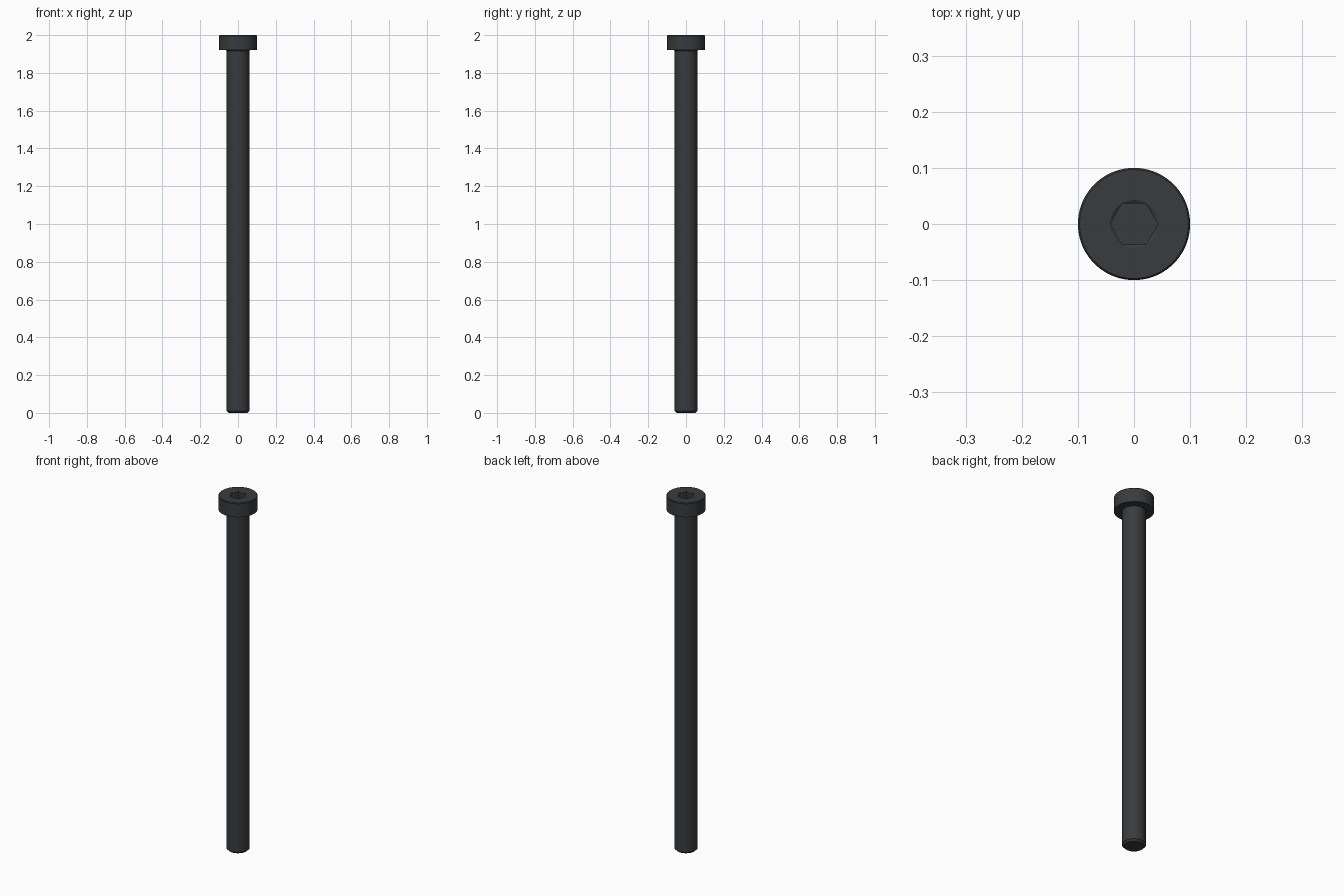
import bpy, bmesh
from math import cos, pi, radians, sin

if "Cube" in bpy.data.objects:
    bpy.data.objects.remove(bpy.data.objects["Cube"])

N = 96                      # divisible by 6 so the hex corners land on vertices
SOCKET_R = 0.0425           # hex corner radius and lead-in circle
APOTHEM = SOCKET_R * cos(pi / 6)


def circle(r, z):
    return [(r * cos(2 * pi * i / N), r * sin(2 * pi * i / N), z) for i in range(N)]


def hexagon(z, lead_in=0.0):
    # hex outline sampled at the same angles; lead_in follows the countersink cone
    pts = []
    for i in range(N):
        a = 2 * pi * i / N
        r = APOTHEM / cos(a % (pi / 3) - pi / 6)
        pts.append((r * cos(a), r * sin(a), z - lead_in * (SOCKET_R - r)))
    return pts


# Whole outline from the tip, up the shank, over the head, into the socket
rings = [
    circle(0.050, 0.0), circle(0.060, 0.010),       # chamfered tip
    circle(0.060, 1.917), circle(0.063, 1.92),      # shank and small neck fillet
    circle(0.100, 1.92), circle(0.100, 1.996),      # head
    circle(0.097, 2.0), circle(SOCKET_R, 2.0),      # head top
    hexagon(2.0, 0.6), hexagon(1.96),               # hex socket
]

bm = bmesh.new()
loops = [[bm.verts.new(p) for p in ring] for ring in rings]
for a, b in zip(loops, loops[1:]):
    for i in range(N):
        j = (i + 1) % N
        bm.faces.new((a[i], a[j], b[j], b[i]))
bm.faces.new(loops[0][::-1])
bm.faces.new(loops[-1])
bmesh.ops.remove_doubles(bm, verts=bm.verts, dist=1e-5)
bmesh.ops.recalc_face_normals(bm, faces=bm.faces)

mesh = bpy.data.meshes.new("socket_head_screw")
bm.to_mesh(mesh)
bm.free()
screw = bpy.data.objects.new("socket_head_screw", mesh)
bpy.context.collection.objects.link(screw)

# Black oxide steel
mat = bpy.data.materials.new("black_steel")
mat.diffuse_color = (0.04, 0.043, 0.047, 1)
mat.use_nodes = True
mat.node_tree.nodes["Principled BSDF"].inputs["Base Color"].default_value = mat.diffuse_color
mesh.materials.append(mat)

bpy.context.view_layer.objects.active = screw
screw.select_set(True)
bpy.ops.object.shade_smooth_by_angle(angle=radians(25))
